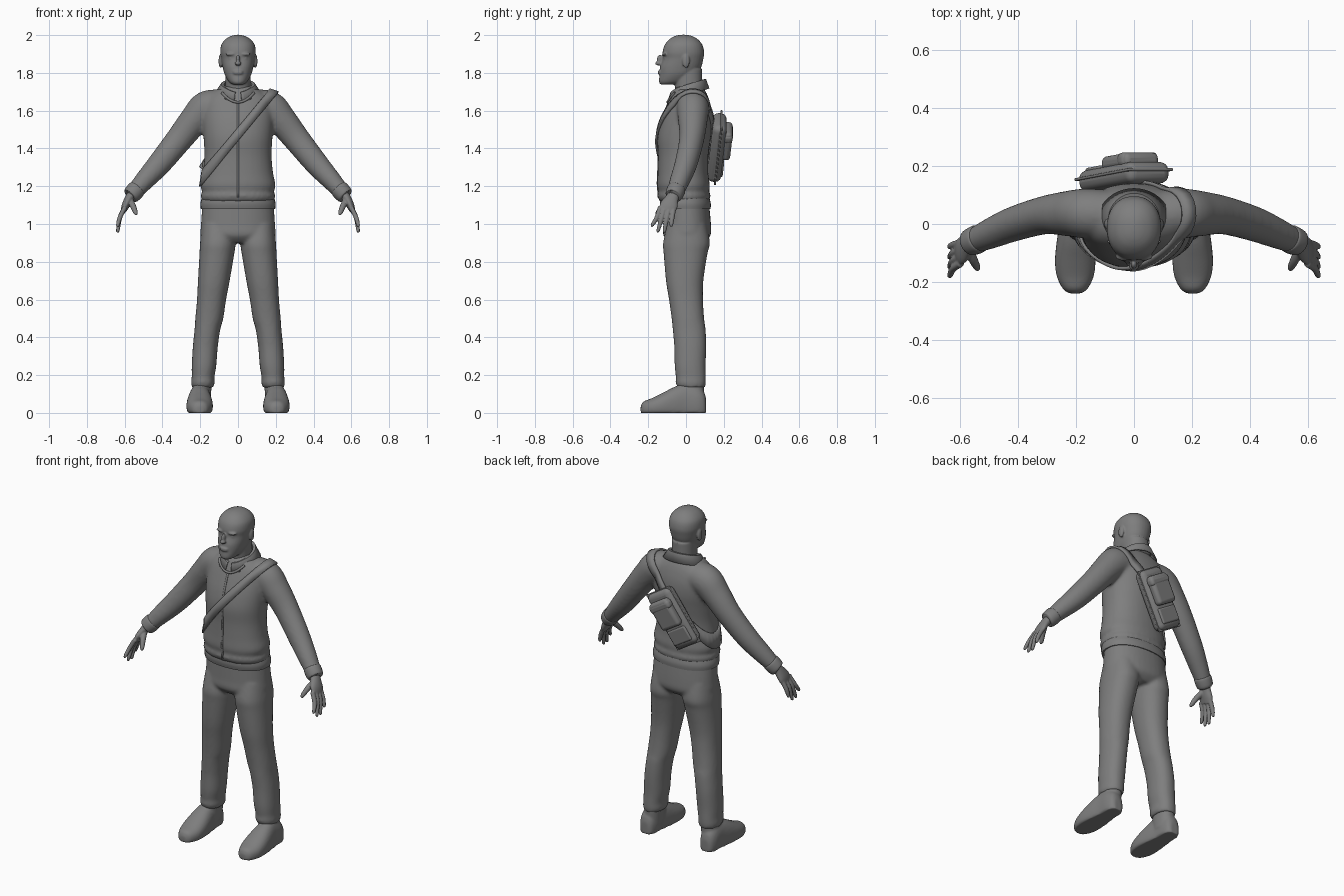
import bpy, bmesh
from math import sin, cos, pi, radians
from mathutils import Vector, Matrix, Euler
from mathutils.bvhtree import BVHTree

cube = bpy.data.objects.get("Cube")
if cube:
    bpy.data.objects.remove(cube, do_unlink=True)

grey = bpy.data.materials.new("plain grey")
grey.use_nodes = True
COLOUR = (0.21, 0.21, 0.21, 1)
grey.diffuse_color = COLOUR
grey.node_tree.nodes["Principled BSDF"].inputs["Base Color"].default_value = COLOUR
X, Y, Z = Vector((1, 0, 0)), Vector((0, 1, 0)), Vector((0, 0, 1))


def finish(name, bm, voxel=0, smooth=0, bevel=0, solid=0):
    """Turn a bmesh into a shaded object, optionally fused by a voxel remesh."""
    bmesh.ops.recalc_face_normals(bm, faces=bm.faces)
    me = bpy.data.meshes.new(name)
    bm.to_mesh(me)
    bm.free()
    me.materials.append(grey)
    me.shade_smooth()
    me.set_sharp_from_angle(angle=radians(45))
    ob = bpy.data.objects.new(name, me)
    bpy.context.scene.collection.objects.link(ob)
    if voxel:
        m = ob.modifiers.new("fuse", 'REMESH')
        m.mode, m.voxel_size, m.use_smooth_shade = 'VOXEL', voxel, True
    if smooth:
        m = ob.modifiers.new("soften", 'SMOOTH')
        m.factor, m.iterations = 0.5, smooth
    if bevel:
        m = ob.modifiers.new("round", 'BEVEL')
        m.width, m.segments = bevel, 4
    if solid:
        m = ob.modifiers.new("thickness", 'SOLIDIFY')
        m.thickness, m.offset = solid, 0
    return ob


def spline(rows, k=5):
    """Catmull-Rom resampling of number rows."""
    out, n = [], len(rows)
    for i in range(n - 1):
        a, b, c, d = (rows[min(max(j, 0), n - 1)] for j in range(i - 1, i + 3))
        for s in range(k):
            t = s / k
            out.append([q + 0.5 * t * (r - p + t * (2*p - 5*q + 4*r - e + t * (3*(q - r) + e - p)))
                        for p, q, r, e in zip(a, b, c, d)])
    return out + [list(rows[-1])]


def loft(bm, rings, p=2.0, n=36, floor=None):
    """Skin superellipse rings given as (centre, u axis, v axis)."""
    def power(x):
        return abs(x) ** (2 / p) * (1 if x >= 0 else -1)
    loops = []
    for c, u, v in rings:
        pts = [c + u * power(cos(2*pi*i/n)) + v * power(sin(2*pi*i/n)) for i in range(n)]
        if floor is not None:
            for q in pts:
                q.z = max(q.z, floor)
        loops.append([bm.verts.new(q) for q in pts])
    for a, b in zip(loops, loops[1:]):
        for i in range(n):
            j = (i + 1) % n
            bm.faces.new((a[i], a[j], b[j], b[i]))
    bm.faces.new(loops[0])
    bm.faces.new(loops[-1])


def column(bm, rows, s=1, p=2.2):
    """Upright form from rows of (z, centre x, half width, front y, back y)."""
    loft(bm, [(Vector((s*x, (f + b)/2, z)), X * w, Y * (b - f)/2)
              for z, x, w, f, b in spline(rows)], p)


def tube(bm, rows, s=1, n=24):
    """Limb along a path of (x, y, z, in-plane radius, depth radius)."""
    rows = spline(rows)
    pts = [Vector((s*r[0], r[1], r[2])) for r in rows]
    rings = []
    for i, r in enumerate(rows):
        t = (pts[min(i + 1, len(pts) - 1)] - pts[max(i - 1, 0)]).normalized()
        v = (Y - t * Y.dot(t)).normalized()
        rings.append((pts[i], v.cross(t) * r[3], v * r[4]))
    loft(bm, rings, n=n)


def blob(bm, loc, size):
    bmesh.ops.create_uvsphere(bm, u_segments=20, v_segments=14, radius=1,
                              matrix=Matrix.Translation(loc) @ Matrix.Diagonal((*size, 1)))


def ribbon(name, pairs, closed=False, thick=0.008):
    bm = bmesh.new()
    vs = [(bm.verts.new(a), bm.verts.new(b)) for a, b in pairs]
    for (a, b), (c, d) in zip(vs, vs[1:] + vs[:1] if closed else vs[1:]):
        bm.faces.new((a, b, d, c))
    return finish(name, bm, solid=thick)


# Head with neck, face and ears
bm = bmesh.new()
column(bm, [(1.64, 0, .07, -.05, .09), (1.72, 0, .066, -.058, .085), (1.82, 0, .068, -.07, .085)])
column(bm, [(1.738, 0, .026, -.132, -.07), (1.752, 0, .048, -.143, 0), (1.79, 0, .07, -.14, .05),
            (1.83, 0, .081, -.137, .08), (1.875, 0, .089, -.123, .092), (1.91, 0, .094, -.124, .096),
            (1.95, 0, .088, -.112, .086), (1.98, 0, .064, -.085, .06), (1.996, 0, .034, -.055, .03),
            (2.002, 0, .008, -.025, 0)])
blob(bm, (0, -.139, 1.87), (.011, .016, .027))
blob(bm, (0, -.146, 1.85), (.017, .017, .011))
for z in (1.797, 1.808):
    blob(bm, (0, -.139, z), (.027, .011, .005))
for s in (1, -1):
    blob(bm, (s*.036, -.112, 1.899), (.03, .015, .009))
    blob(bm, (s*.035, -.108, 1.877), (.015, .009, .008))
    blob(bm, (s*.093, 0, 1.862), (.010, .02, .037))
finish("head", bm, voxel=.005, smooth=3)

# Sweater body and sleeves
bm = bmesh.new()
column(bm, [(1.12, 0, .19, -.14, .122), (1.15, 0, .198, -.152, .13), (1.172, 0, .190, -.146, .123),
            (1.205, 0, .199, -.153, .126), (1.27, 0, .186, -.15, .118), (1.36, 0, .178, -.148, .118),
            (1.45, 0, .182, -.151, .13), (1.53, 0, .188, -.136, .14), (1.6, 0, .188, -.112, .137),
            (1.66, 0, .175, -.088, .122), (1.70, 0, .13, -.07, .105), (1.73, 0, .075, -.05, .085)])
for s in (1, -1):
    tube(bm, [(.08, .03, 1.625, .085, .085), (.165, .036, 1.613, .092, .086), (.23, .036, 1.55, .08, .078),
              (.31, .03, 1.45, .071, .066), (.415, 0, 1.32, .063, .06), (.5, -.035, 1.225, .052, .052),
              (.552, -.058, 1.166, .043, .043)], s, 36)
sweater = finish("sweater", bm, voxel=.01, smooth=6)

# Shirt hem below the sweater
bm = bmesh.new()
column(bm, [(1.08, 0, .197, -.132, .13), (1.11, 0, .199, -.138, .131), (1.15, 0, .188, -.135, .12)])
finish("shirt_hem", bm)

# Trousers
bm = bmesh.new()
column(bm, [(1.11, 0, .188, -.118, .122), (1.0, 0, .196, -.12, .132), (.94, 0, .197, -.12, .13),
            (.9, 0, .17, -.085, .095)])
for s in (1, -1):
    column(bm, [(1.0, .1, .09, -.1, .11), (.9, .107, .094, -.121, .126), (.84, .112, .092, -.118, .113),
                (.7, .128, .084, -.106, .092), (.6, .14, .077, -.09, .09), (.5, .152, .074, -.076, .096),
                (.44, .162, .068, -.07, .104), (.35, .173, .066, -.062, .107), (.25, .18, .065, -.06, .104),
                (.19, .185, .06, -.054, .105), (.16, .186, .062, -.055, .105), (.135, .187, .057, -.045, .102)], s)
finish("trousers", bm, voxel=.009, smooth=5)

for s, side in ((1, "left"), (-1, "right")):
    # Shoe: flat-soled sections from toe to heel, fused with an ankle
    bm = bmesh.new()
    shoe = spline([(-.24, .018, .035), (-.225, .042, .06), (-.18, .064, .078), (-.125, .07, .105),
                   (-.06, .064, .138), (0, .055, .155), (.06, .052, .14), (.095, .04, .11), (.107, .022, .07)])
    loft(bm, [(Vector((s*.203, y, .35*h)), X * w, Z * (.65*h)) for y, w, h in shoe], 2.3, floor=0)
    column(bm, [(.05, .195, .05, -.045, .095), (.18, .188, .05, -.042, .095)], s)
    finish(side + "_shoe", bm, voxel=.007, smooth=4)

    # Cuff band at the sleeve end
    bm = bmesh.new()
    tube(bm, [(.532, -.048, 1.19, .04, .04), (.538, -.051, 1.183, .049, .049),
              (.566, -.064, 1.152, .046, .046), (.572, -.067, 1.146, .034, .034)], s)
    finish(side + "_cuff", bm)

    # Hand: palm, four fingers and thumb
    bm = bmesh.new()
    tube(bm, [(.55, -.055, 1.17, .028, .032), (.573, -.072, 1.14, .024, .034),
              (.594, -.09, 1.1, .021, .047), (.607, -.102, 1.068, .014, .043)], s)
    for i, (ty, tz) in enumerate(((-.178, .985), (-.147, .957), (-.114, .955), (-.078, .985))):
        ky = -.136 + .024 * i
        tube(bm, [(.598, ky, 1.09, .013, .013), (.625, (2*ky + ty)/3 - .004, 1.035, .0125, .0125),
                  (.636, ty, tz + .01, .0095, .0095), (.638, ty, tz, .004, .004)], s, 14)
    tube(bm, [(.575, -.08, 1.13, .018, .018), (.556, -.122, 1.095, .016, .016),
              (.542, -.15, 1.06, .012, .012), (.54, -.158, 1.047, .005, .005)], s, 14)
    finish(side + "_hand", bm, voxel=.004, smooth=2)

# Items that lie on the sweater are found by casting onto it
bpy.context.view_layer.update()
skin = BVHTree.FromObject(sweater, bpy.context.evaluated_depsgraph_get())


def on_sweater(origin, direction, lift):
    hit = skin.ray_cast(origin, direction)[0]
    return (hit if hit else origin + direction * .8) - direction * lift


# Shoulder strap: a loop from the left shoulder to the right hip
along = Vector((.64, 0, .77))
across = Vector((.77, 0, -.64))
mid = Vector((-.005, 0, 1.47))
pairs = []
for i in range(72):
    out = along * cos(2*pi*i/72) + Y * sin(2*pi*i/72)
    pairs.append([on_sweater(mid + across * w + out * .7, -out, .007) for w in (-.023, .023)])
ribbon("shoulder_strap", pairs, closed=True, thick=.012)

# Front zip strip
ribbon("front_zip", [[on_sweater(Vector((x, -1, 1.14 + .025*i)), Y, .001) for x in (-.005, .005)]
                     for i in range(21)], thick=.004)

# Neckline trim
bm = bmesh.new()
trim = []
for i in range(-6, 7):
    x = .085 * i / 6
    q = on_sweater(Vector((x, -1, 1.645 + .05 * (i/6)**2)), Y, .003)
    trim.append((*q, .007, .007))
tube(bm, trim, n=10)
finish("neckline_trim", bm)

# Shirt collar, open at the front, folded outward
bm = bmesh.new()
grid = []
for i in range(41):
    a = -pi/2 + .16 + (2*pi - .32) * i / 40
    front = max(0, -sin(a)) ** 4
    grid.append([bm.verts.new((rx * cos(a), .012 + ry * sin(a), z + .028 * sin(a) - drop * front))
                 for rx, ry, z, drop in ((.072, .076, 1.69, .01), (.076, .082, 1.735, .012),
                                         (.088, .092, 1.737, .015), (.122, .108, 1.688, .012))])
for a, b in zip(grid, grid[1:]):
    for j in range(3):
        bm.faces.new((a[j], b[j], b[j + 1], a[j + 1]))
finish("shirt_collar", bm, solid=.008)

# Sling bag on the back: body, edge piping and outer pocket
tilt = Euler((-.1, radians(32), 0)).to_matrix().to_4x4()
place = Matrix.Translation((-.035, .163, 1.405)) @ tilt
for name, loc, size, r in (("bag_body", (0, 0, 0), (.175, .075, .35), .032),
                           ("bag_piping", (0, .008, 0), (.183, .01, .358), .004),
                           ("bag_pocket", (0, .048, .045), (.14, .05, .17), .02),
                           ("bag_pocket_flap", (0, .05, .095), (.148, .05, .05), .018),
                           ("bag_lower_pocket", (0, .035, -.1), (.135, .02, .09), .009)):
    bm = bmesh.new()
    bmesh.ops.create_cube(bm, size=1, matrix=place @ Matrix.Translation(loc) @ Matrix.Diagonal((*size, 1)))
    finish(name, bm, bevel=r)
